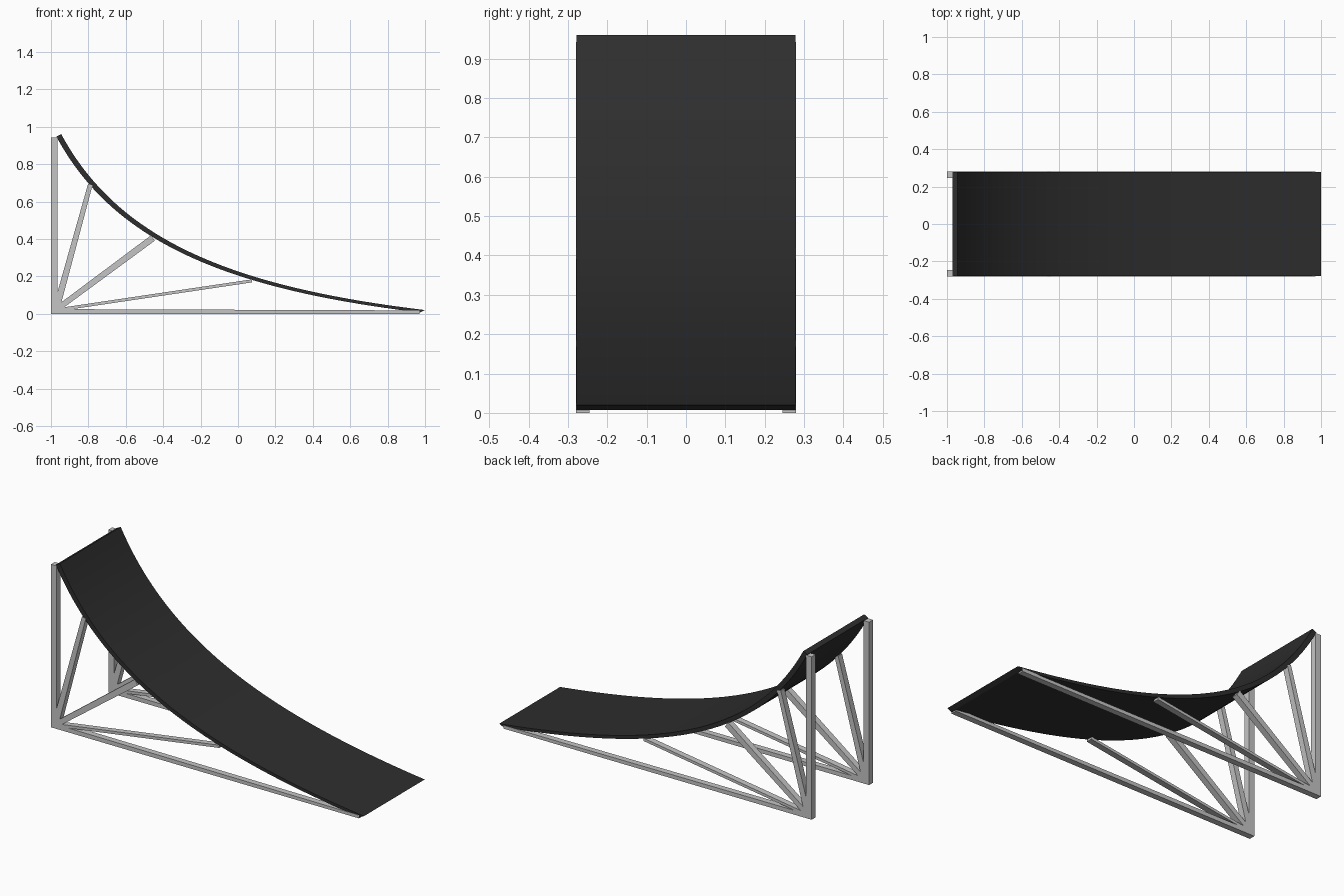
import bpy, bmesh
from mathutils import Vector

cube = bpy.data.objects.get("Cube")
if cube:
    bpy.data.objects.remove(cube, do_unlink=True)


def material(name, rgb):
    m = bpy.data.materials.new(name)
    m.use_nodes = True
    m.diffuse_color = (*rgb, 1)
    m.node_tree.nodes["Principled BSDF"].inputs["Base Color"].default_value = (*rgb, 1)
    return m


black = material("black_deck", (0.027, 0.027, 0.027))
grey = material("grey_frame", (0.56, 0.56, 0.56))


def strip(name, upper, lower, y0, y1, mat, smooth=False):
    """Solid between two x-z paths, extruded from y0 to y1."""
    bm = bmesh.new()
    rings = []
    for u, l in zip(upper, lower):
        corners = ((u, y0), (u, y1), (l, y1), (l, y0))
        rings.append([bm.verts.new((p[0], y, p[1])) for p, y in corners])
    for a, b in zip(rings, rings[1:]):
        for i in range(4):
            j = (i + 1) % 4
            bm.faces.new((a[i], a[j], b[j], b[i]))
    bm.faces.new(rings[0])
    bm.faces.new(rings[-1])
    bmesh.ops.recalc_face_normals(bm, faces=bm.faces)
    mesh = bpy.data.meshes.new(name)
    bm.to_mesh(mesh)
    bm.free()
    mesh.materials.append(mat)
    obj = bpy.data.objects.new(name, mesh)
    bpy.context.collection.objects.link(obj)
    if smooth:
        bpy.ops.object.select_all(action='DESELECT')
        obj.select_set(True)
        bpy.context.view_layer.objects.active = obj
        bpy.ops.object.shade_smooth_by_angle()
    return obj


def beam(name, start, end, w0, w1, y0, y1):
    """Straight bar, w0 wide at its start and w1 at its end."""
    a, b = Vector(start), Vector(end)
    d = (b - a).normalized()
    n = Vector((-d.y, d.x)) / 2
    strip(name, [a + n * w0, b + n * w1], [a - n * w0, b - n * w1], y0, y1, grey)


# Curved ramp deck: a Bezier profile with a sheared thickness
P = [Vector(p) for p in ((-0.945, 0.96), (-0.645, 0.405), (-0.055, 0.146), (1.0, 0.02))]
STEPS = 48
top = []
for k in range(STEPS + 1):
    t = k / STEPS
    s = 1 - t
    top.append(P[0] * s**3 + P[1] * 3 * s * s * t + P[2] * 3 * s * t * t + P[3] * t**3)
shear = Vector((-0.026, -0.013))
strip("ramp_deck", top, [p + shear for p in top], -0.278, 0.278, black, True)

# Side frames: a post, a ground beam and three fanned struts on each side
WIDTH = 0.035
for side, y0 in (("right", -0.28), ("left", 0.28 - WIDTH)):
    y1 = y0 + WIDTH
    beam(side + "_post", (-0.9825, 0), (-0.9825, 0.942), WIDTH, WIDTH, y0, y1)
    beam(side + "_ground_beam", (-0.99, 0.0125), (0.97, 0.009), 0.025, 0.018, y0, y1)
    beam(side + "_steep_strut", (-0.975, 0.015), (-0.79, 0.69), 0.036, 0.025, y0, y1)
    beam(side + "_middle_strut", (-0.975, 0.02), (-0.455, 0.405), 0.03, 0.035, y0, y1)
    beam(side + "_low_strut", (-0.975, 0.02), (0.075, 0.176), 0.016, 0.016, y0, y1)
